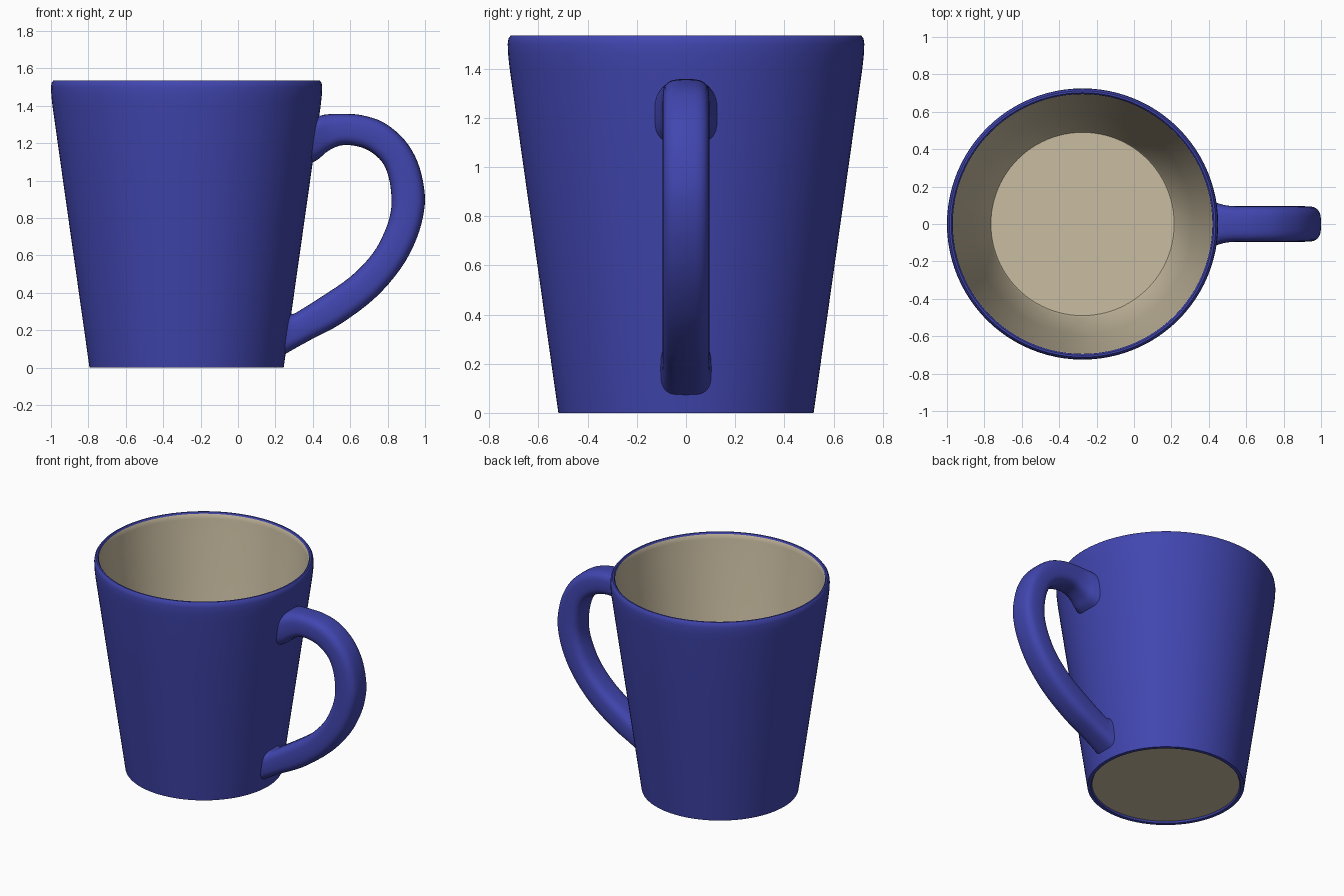
import bpy, bmesh, math
from mathutils import Vector

if "Cube" in bpy.data.objects:
    bpy.data.objects.remove(bpy.data.objects["Cube"])

CX = -0.275   # cup axis


def material(name, rgb):
    m = bpy.data.materials.new(name)
    m.diffuse_color = (*rgb, 1)
    m.use_nodes = True
    m.node_tree.nodes["Principled BSDF"].inputs["Base Color"].default_value = m.diffuse_color
    return m


blue = material("blue_glaze", (0.053, 0.061, 0.43))
cream = material("cream_glaze", (0.59, 0.51, 0.36))


def finish(bm, name, mats, angle):
    bmesh.ops.recalc_face_normals(bm, faces=bm.faces)
    me = bpy.data.meshes.new(name)
    bm.to_mesh(me)
    bm.free()
    ob = bpy.data.objects.new(name, me)
    bpy.context.collection.objects.link(ob)
    for m in mats:
        me.materials.append(m)
    bpy.ops.object.select_all(action='DESELECT')
    ob.select_set(True)
    bpy.context.view_layer.objects.active = ob
    bpy.ops.object.shade_smooth_by_angle(angle=math.radians(angle))
    return ob


# Cup: closed wall profile (radius, z) revolved about the cup axis;
# the third value is the material of the band leading to the next point
profile = [(0, 0.012, 1), (0.488, 0.012, 0), (0.495, 0.0, 0), (0.519, 0.0, 0),
           (0.587, 0.48, 0), (0.655, 0.96, 0), (0.717, 1.40, 0), (0.723, 1.455, 0),
           (0.725, 1.50, 0), (0.722, 1.522, 0), (0.712, 1.535, 0), (0.702, 1.535, 0),
           (0.694, 1.525, 1), (0.690, 1.49, 1), (0.682, 1.40, 1), (0.589, 0.72, 1),
           (0.499, 0.06, 1), (0.490, 0.045, 1), (0, 0.045, 1)]
SEG = 96
bm = bmesh.new()
rings = []
for r, z, _ in profile:
    if r == 0:
        rings.append([bm.verts.new((CX, 0, z))] * SEG)
    else:
        rings.append([bm.verts.new((CX + r * math.cos(2 * math.pi * i / SEG),
                                    r * math.sin(2 * math.pi * i / SEG), z))
                      for i in range(SEG)])
for k in range(len(profile) - 1):
    a, b = rings[k], rings[k + 1]
    for i in range(SEG):
        j = (i + 1) % SEG
        f = bm.faces.new(list(dict.fromkeys((a[i], a[j], b[j], b[i]))))
        f.material_index = profile[k][2]
finish(bm, "cup", [blue, cream], 40)

# Handle: stations of outer x,z / inner x,z / half width, flared where it meets the wall
stations = [(0.418, 1.335, 0.385, 1.09, 0.128), (0.45, 1.350, 0.43, 1.115, 0.114),
            (0.50, 1.356, 0.48, 1.157, 0.100), (0.56, 1.357, 0.545, 1.187, 0.095),
            (0.66, 1.350, 0.62, 1.187, 0.095), (0.78, 1.310, 0.70, 1.160, 0.095),
            (0.89, 1.218, 0.77, 1.10, 0.095), (0.96, 1.10, 0.805, 1.02, 0.095),
            (0.995, 0.96, 0.820, 0.92, 0.095), (0.995, 0.84, 0.816, 0.83, 0.095),
            (0.955, 0.69, 0.785, 0.73, 0.095), (0.87, 0.53, 0.72, 0.61, 0.095),
            (0.73, 0.37, 0.60, 0.485, 0.095), (0.55, 0.235, 0.44, 0.375, 0.095),
            (0.40, 0.155, 0.345, 0.315, 0.095), (0.30, 0.10, 0.297, 0.288, 0.098),
            (0.24, 0.065, 0.268, 0.295, 0.104)]
pts = [Vector(s) for s in stations]


def spline(p0, p1, p2, p3, t):
    return 0.5 * (2 * p1 + (p2 - p0) * t + (2 * p0 - 5 * p1 + 4 * p2 - p3) * t * t
                  + (3 * p1 - p0 - 3 * p2 + p3) * t ** 3)


def power(v, e):
    return math.copysign(abs(v) ** e, v)


bm = bmesh.new()
SIDES, SUB = 32, 4
loops = []
n = len(pts) - 1
samples = [spline(pts[max(k - 1, 0)], pts[k], pts[k + 1], pts[min(k + 2, n)], t / SUB)
           for k in range(n) for t in range(SUB)] + [pts[-1]]
for ox, oz, ix, iz, w in samples:
    loop = []
    for i in range(SIDES):
        a = 2 * math.pi * i / SIDES
        u = 0.5 + 0.5 * power(math.cos(a), 0.62)
        y = w * power(math.sin(a), 0.62)
        loop.append(bm.verts.new((ix + (ox - ix) * u, y, iz + (oz - iz) * u)))
    loops.append(loop)
for a, b in zip(loops, loops[1:]):
    for i in range(SIDES):
        j = (i + 1) % SIDES
        bm.faces.new((a[i], a[j], b[j], b[i]))
bm.faces.new(loops[0])
bm.faces.new(loops[-1])
finish(bm, "handle", [blue], 50)
